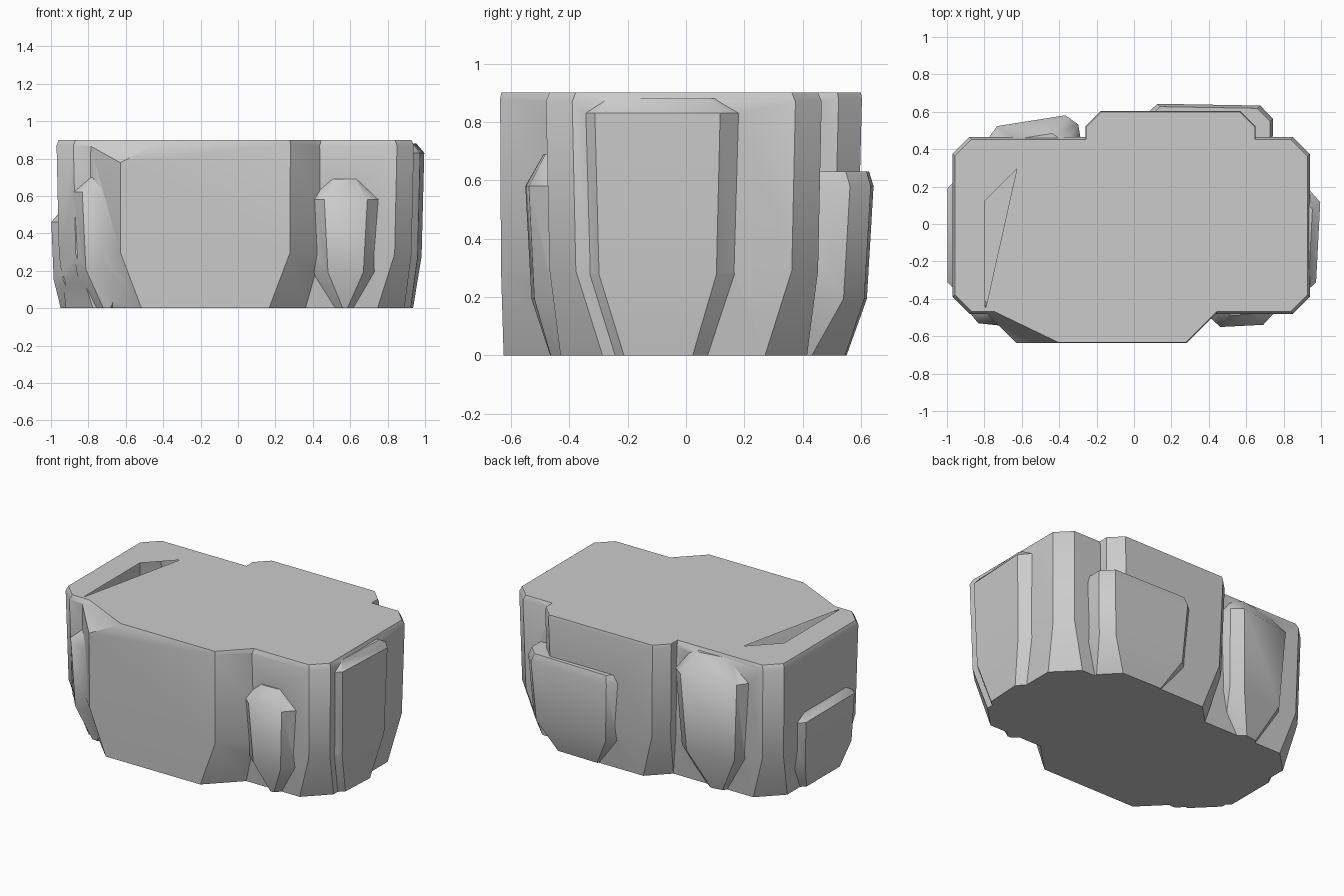
import bpy, bmesh, math
from mathutils import Matrix

if "Cube" in bpy.data.objects:
    bpy.data.objects.remove(bpy.data.objects["Cube"])


def stone(name, x, y, cut, foot, shoulder, top, lip, yaw=0, chip=None):
    """Chamfered block: narrows by foot at the ground and by lip above the shoulder."""
    bm = bmesh.new()
    cx, cy = sum(x) / 2, sum(y) / 2
    hx, hy = (x[1] - x[0]) / 2, (y[1] - y[0]) / 2
    belly = shoulder / 3
    for z, inset, c in ((0, foot, cut * 1.6), (belly, foot * .25, cut),
                        (shoulder, 0, cut), (top, lip, cut)):
        a, b = hx - inset, hy - inset
        c = min(c, a * .9, b * .9)
        for sx in (-1, 1):
            for sy in (-1, 1):
                bm.verts.new((sx * (a - c), sy * b, z))
                bm.verts.new((sx * a, sy * (b - c), z))
    bmesh.ops.rotate(bm, verts=bm.verts[:], matrix=Matrix.Rotation(math.radians(yaw), 3, 'Z'))
    bmesh.ops.translate(bm, verts=bm.verts[:], vec=(cx, cy, 0))

    def wrap():
        bmesh.ops.convex_hull(bm, input=bm.verts[:])
        bmesh.ops.delete(bm, geom=[v for v in bm.verts if not v.link_faces], context='VERTS')

    wrap()
    if chip:  # break off a corner along a plane
        bmesh.ops.bisect_plane(bm, geom=bm.verts[:] + bm.edges[:] + bm.faces[:],
                               plane_co=chip[0], plane_no=chip[1], clear_outer=True)
        wrap()
    bmesh.ops.recalc_face_normals(bm, faces=bm.faces[:])
    bmesh.ops.dissolve_limit(bm, angle_limit=math.radians(1),
                             verts=bm.verts[:], edges=bm.edges[:])
    mesh = bpy.data.meshes.new(name)
    bm.to_mesh(mesh)
    bm.free()
    ob = bpy.data.objects.new(name, mesh)
    bpy.context.collection.objects.link(ob)
    return ob


# Main body with flat top and base
rock = stone("rock", (-.97, .94), (-.48, .465), .09, .05, .87, .9, .012)

masses = [
    # Full-height masses at front (with broken corner) and back
    stone("front_mass", (-.8, .45), (-.637, .3), .17, .012, .88, .9, .004,
          chip=((-.4, -.635, .9), (-.052, -.108, .099))),
    stone("back_mass", (-.26, .65), (-.3, .603), .08, .06, .88, .9, .004),
    # Lower bulges along the back
    stone("back_right_bulge", (.05, .74), (.1, .638), .07, .09, .58, .63, .015, yaw=-1),
    stone("back_left_bulge", (-.76, -.27), (.12, .555), .06, .11, .76, .88, .085, yaw=9),
    # Lower bulges along the front
    stone("front_right_bulge", (.36, .77), (-.545, -.1), .09, .08, .58, .69, .06, yaw=3),
    stone("front_left_bulge", (-.87, -.5), (-.545, -.1), .06, .07, .62, .7, .05, yaw=-6),
    # Bulges on the right and left ends
    stone("right_bulge", (.5, .985), (-.37, .2), .07, .055, .83, .88, .04, yaw=-3),
    stone("left_bulge", (-.998, -.6), (-.36, .24), .05, .05, .46, .52, .05),
]

# Fuse everything into one stone
bpy.context.view_layer.objects.active = rock
for mass in masses:
    mod = rock.modifiers.new("join", 'BOOLEAN')
    mod.operation = 'UNION'
    mod.solver = 'EXACT'
    mod.object = mass
    bpy.ops.object.modifier_apply(modifier=mod.name)
    bpy.data.objects.remove(mass, do_unlink=True)

rock.select_set(True)
bpy.ops.object.shade_smooth_by_angle(angle=math.radians(40))
